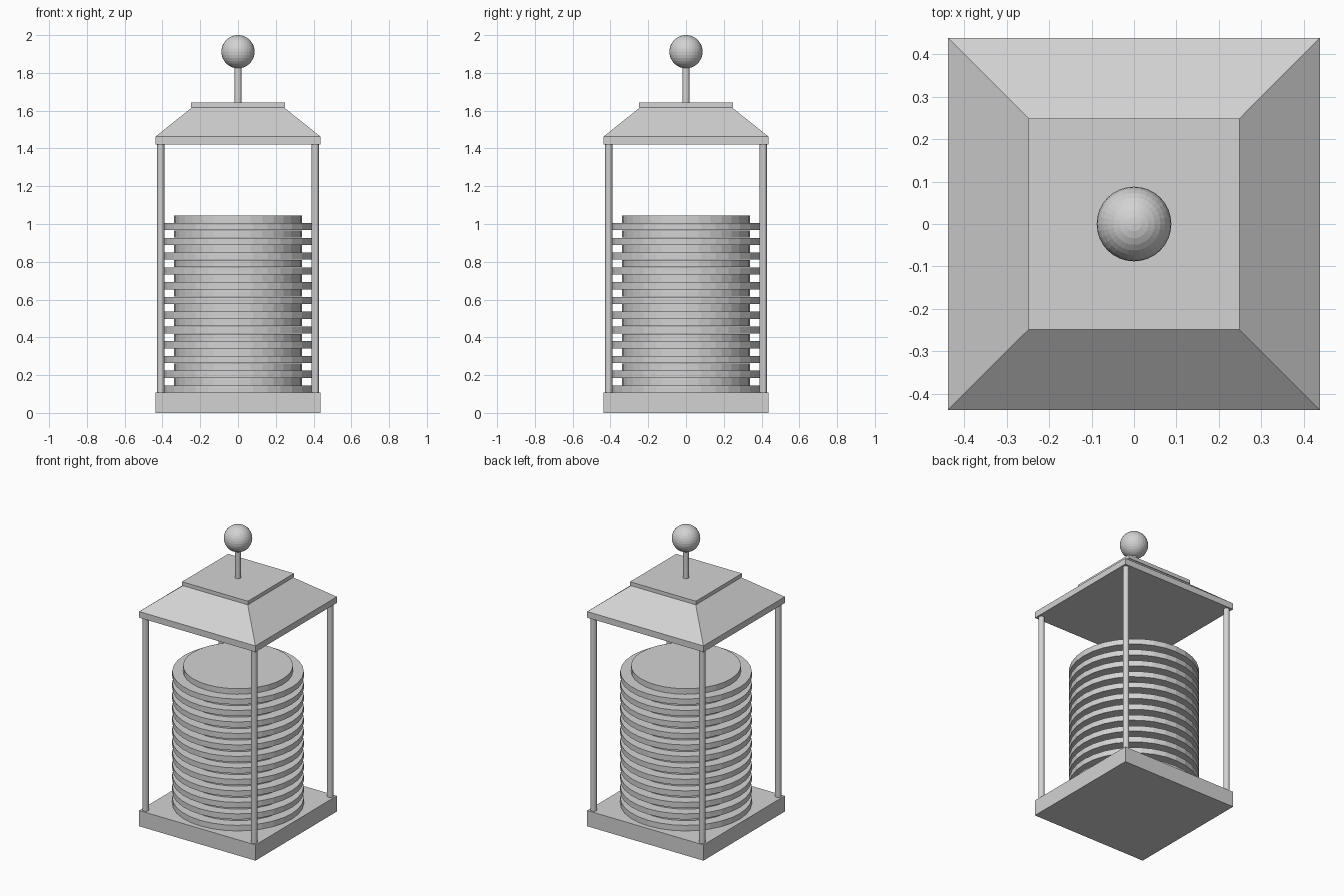
import bpy, bmesh
from mathutils import Matrix

if "Cube" in bpy.data.objects:
    bpy.data.objects.remove(bpy.data.objects["Cube"])

grey = bpy.data.materials.new("light grey")
grey.diffuse_color = (0.65, 0.65, 0.65, 1)
grey.use_nodes = True
grey.node_tree.nodes["Principled BSDF"].inputs["Base Color"].default_value = grey.diffuse_color


def finish(name, bm):
    mesh = bpy.data.meshes.new(name)
    bm.to_mesh(mesh)
    bm.free()
    mesh.materials.append(grey)
    ob = bpy.data.objects.new(name, mesh)
    bpy.context.collection.objects.link(ob)
    return ob


def box(name, half, z0, z1):
    bm = bmesh.new()
    m = Matrix.Translation((0, 0, (z0 + z1) / 2)) @ Matrix.Diagonal((2 * half, 2 * half, z1 - z0, 1))
    bmesh.ops.create_cube(bm, size=1, matrix=m)
    return finish(name, bm)


def cylinder(name, r, z0, z1, x=0, y=0, sides=32):
    bm = bmesh.new()
    bmesh.ops.create_cone(bm, cap_ends=True, segments=sides, radius1=r, radius2=r, depth=z1 - z0,
                          matrix=Matrix.Translation((x, y, (z0 + z1) / 2)))
    return finish(name, bm)


# square base
box("base", 0.438, 0, 0.107)

# four corner posts
for i, x in enumerate((-0.409, 0.409)):
    for j, y in enumerate((-0.409, 0.409)):
        cylinder(f"post_{i}{j}", 0.019, 0.107, 1.42, x, y)

# stack of alternating wide and narrow discs
step = 0.0391
for k in range(24):
    z = 0.107 + k * step
    wide = k % 2 == 0
    cylinder(f"{'wide' if wide else 'narrow'}_disc_{k // 2}", 0.406 if wide else 0.339, z, z + step - 0.001)

# roof: eave slab, sloped hip section, top plate
box("roof_eave", 0.438, 1.42, 1.462)
slope = box("roof_slope", 0.438, 1.462, 1.618)
for v in slope.data.vertices:
    if v.co.z > 1.54:
        v.co.x *= 0.242 / 0.438
        v.co.y *= 0.242 / 0.438
box("roof_plate", 0.248, 1.618, 1.643)

# finial rod and ball
cylinder("finial_rod", 0.018, 1.643, 1.85)
bm = bmesh.new()
bmesh.ops.create_uvsphere(bm, u_segments=32, v_segments=16, radius=0.088,
                          matrix=Matrix.Translation((0, 0, 1.912)))
finish("finial_ball", bm)
